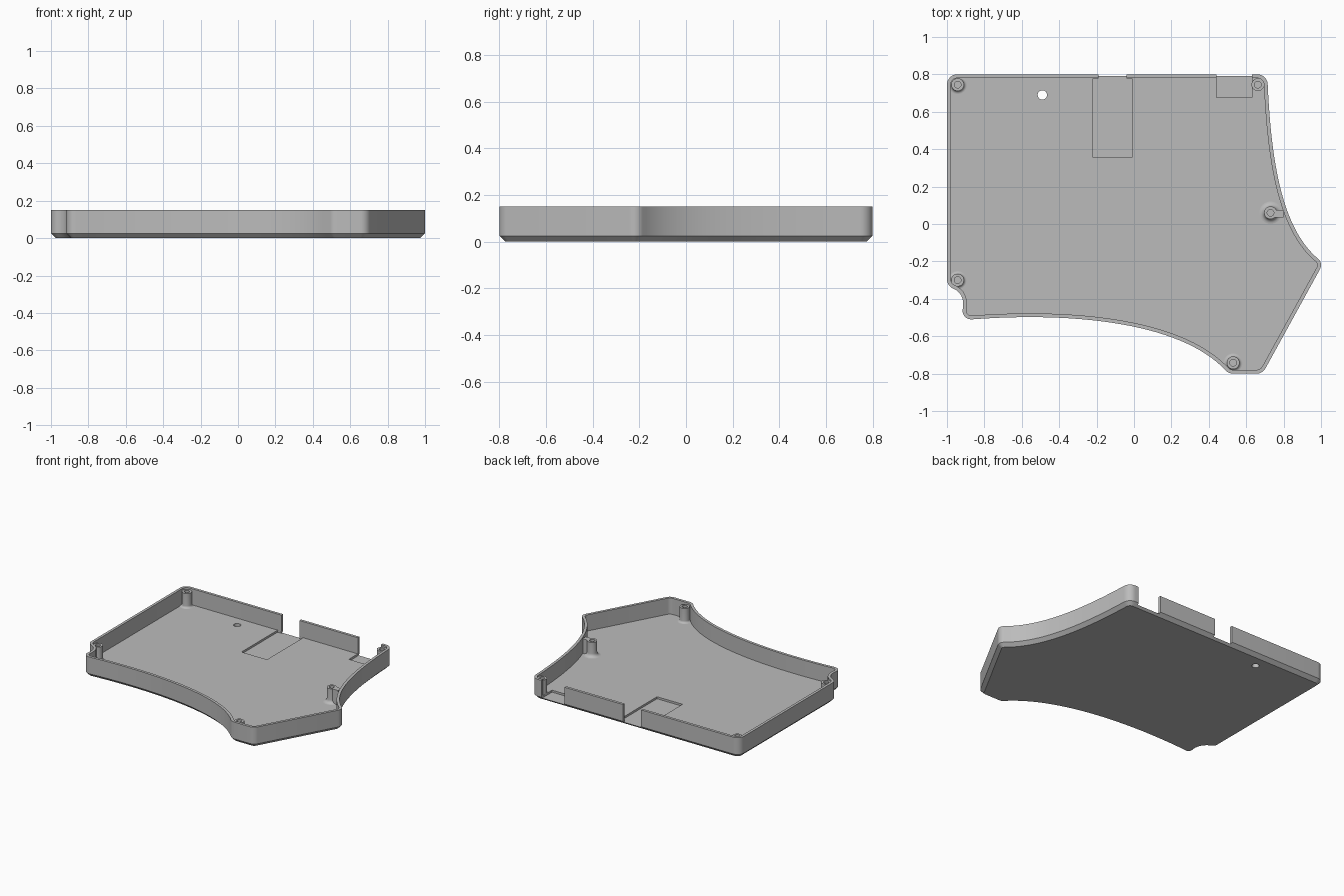
import bpy, bmesh, math
from mathutils import Vector
from mathutils.geometry import interpolate_bezier

old = bpy.data.objects.get("Cube")
if old:
    bpy.data.objects.remove(old, do_unlink=True)

HEIGHT, FLOOR, POCKET, CHAMFER, WALL = 0.15, 0.03, 0.015, 0.025, 0.02
POST_TOP = 0.138

grey = bpy.data.materials.new("light grey plastic")
grey.use_nodes = True
grey.diffuse_color = (0.5, 0.5, 0.5, 1)
grey.node_tree.nodes["Principled BSDF"].inputs["Base Color"].default_value = (0.5, 0.5, 0.5, 1)


def make_object(name, bm):
    bmesh.ops.recalc_face_normals(bm, faces=bm.faces)
    mesh = bpy.data.meshes.new(name)
    bm.to_mesh(mesh)
    bm.free()
    mesh.materials.append(grey)
    obj = bpy.data.objects.new(name, mesh)
    bpy.context.collection.objects.link(obj)
    return obj


def box(name, x0, x1, y0, y1, z0, z1):
    bm = bmesh.new()
    bmesh.ops.create_cube(bm, size=1)
    for v in bm.verts:
        v.co = ((x0 + x1) / 2 + v.co.x * (x1 - x0),
                (y0 + y1) / 2 + v.co.y * (y1 - y0),
                (z0 + z1) / 2 + v.co.z * (z1 - z0))
    return make_object(name, bm)


def arc(x, y, r, a0, a1, n=8):
    angles = [math.radians(a0 + (a1 - a0) * i / n) for i in range(n + 1)]
    return [Vector((x + r * math.cos(a), y + r * math.sin(a))) for a in angles]


def sweep(p0, p1, p2, p3, n=24):
    # Inner points only; the neighbouring arcs supply the ends
    pts = interpolate_bezier(*[Vector((*p, 0)) for p in (p0, p1, p2, p3)], n)
    return [p.to_2d() for p in pts[1:-1]]


def inset(points, d):
    result = []
    for i, p in enumerate(points):
        a = (p - points[i - 1]).normalized()
        b = (points[(i + 1) % len(points)] - p).normalized()
        na, nb = Vector((-a.y, a.x)), Vector((-b.y, b.x))
        result.append(p + (na + nb) * d / (1 + na.dot(nb)))
    return result


# Counter-clockwise outline of the case
outline = (
    arc(-0.945, 0.745, 0.055, 90, 180)
    + arc(-0.945, -0.295, 0.055, 180, 250)
    + sweep((-0.964, -0.347), (-0.92, -0.365), (-0.905, -0.41), (-0.917, -0.463), 10)
    + arc(-0.87, -0.463, 0.047, 180, 275)
    + sweep((-0.866, -0.51), (-0.35, -0.47), (0.25, -0.52), (0.493, -0.786), 32)
    + arc(0.53, -0.745, 0.055, 228, 270, 5)
    + arc(0.655, -0.745, 0.055, 270, 330)
    + arc(0.955, -0.22, 0.045, 330, 410)
    + sweep((0.984, -0.186), (0.80, -0.03), (0.735, 0.3), (0.715, 0.745), 32)
    + arc(0.66, 0.745, 0.055, 0, 90)
)

# Tray: chamfered underside, outer wall, rim, inner wall, floor
bm = bmesh.new()
levels = [(CHAMFER, 0), (0, CHAMFER), (0, HEIGHT), (WALL, HEIGHT), (WALL, FLOOR)]
rings = [[bm.verts.new((p.x, p.y, z)) for p in inset(outline, d)] for d, z in levels]
count = len(outline)
for low, high in zip(rings, rings[1:]):
    for i in range(count):
        j = (i + 1) % count
        bm.faces.new((low[i], low[j], high[j], high[i]))
bm.faces.new(rings[0])
bm.faces.new(rings[-1])
tray = make_object("case_tray", bm)

# Openings, recesses and the round floor hole
cutters = [
    box("back_opening_cutter", -0.19, -0.04, 0.77, 0.9, POCKET, 0.3),
    box("long_recess_cutter", -0.22, -0.01, 0.355, 0.779, POCKET, 0.06),
    box("corner_opening_cutter", 0.44, 0.63, 0.675, 0.9, POCKET, 0.3),
]
bm = bmesh.new()
bmesh.ops.create_cone(bm, cap_ends=True, segments=32, radius1=0.025, radius2=0.025, depth=0.3)
bmesh.ops.translate(bm, vec=(-0.49, 0.69, 0), verts=bm.verts)
cutters.append(make_object("floor_hole_cutter", bm))

for cutter in cutters:
    cutter.hide_render = True
    mod = tray.modifiers.new(cutter.name, "BOOLEAN")
    mod.operation = "DIFFERENCE"
    mod.solver = "EXACT"
    mod.object = cutter
cut_mesh = bpy.data.meshes.new_from_object(
    tray.evaluated_get(bpy.context.evaluated_depsgraph_get()))
tray.modifiers.clear()
tray.data = cut_mesh
for cutter in cutters:
    bpy.data.objects.remove(cutter, do_unlink=True)


def screw_post(name, x, y, flare):
    # Lathed hollow post with a coved foot
    r, hole = 0.034, 0.018
    profile = [(hole, 0.05), (hole, POST_TOP), (r, POST_TOP)]
    for i in range(7):
        a = math.pi / 2 * i / 6
        profile.append((r + flare * (1 - math.cos(a)), FLOOR + flare * (1 - math.sin(a))))
    profile.append((profile[-1][0], FLOOR - 0.004))
    bm = bmesh.new()
    n = 32
    loops = [[bm.verts.new((x + pr * math.cos(math.tau * k / n),
                            y + pr * math.sin(math.tau * k / n), z))
              for k in range(n)] for pr, z in profile]
    for a, b in zip(loops, loops[1:]):
        for k in range(n):
            m = (k + 1) % n
            bm.faces.new((a[k], a[m], b[m], b[k]))
    bm.faces.new(loops[0])
    bm.faces.new(loops[-1])
    bmesh.ops.remove_doubles(bm, verts=bm.verts, dist=1e-5)
    return make_object(name, bm)


parts = [
    tray,
    screw_post("back_right_post", -0.943, 0.745, 0.016),
    screw_post("front_right_post", -0.943, -0.30, 0.014),
    screw_post("front_post", 0.53, -0.742, 0.016),
    screw_post("left_side_post", 0.73, 0.06, 0.026),
    screw_post("back_left_post", 0.662, 0.745, 0.0),
    box("left_side_post_web", 0.755, 0.80, 0.035, 0.075, FLOOR - 0.004, POST_TOP),
]

bpy.ops.object.select_all(action="DESELECT")
for part in parts:
    part.select_set(True)
bpy.context.view_layer.objects.active = tray
bpy.ops.object.shade_smooth_by_angle(angle=math.radians(30))
